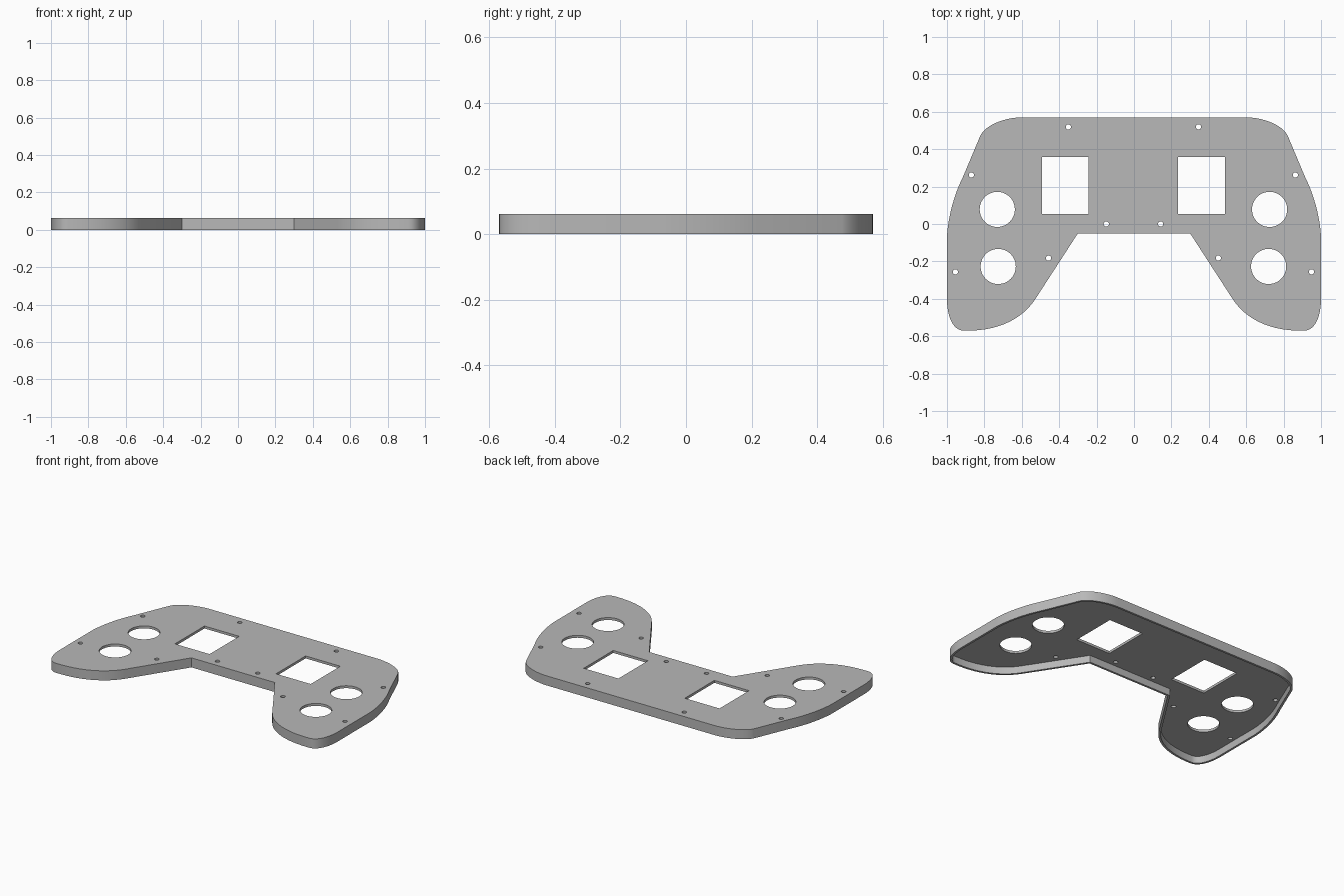
import bpy, bmesh, math
from mathutils import Vector
from mathutils.geometry import interpolate_bezier

HEIGHT, PLATE, WALL = 0.062, 0.016, 0.014
SHIFT = -0.003  # the holes sit slightly off centre

old = bpy.data.objects.get("Cube")
if old:
    bpy.data.objects.remove(old, do_unlink=True)

grey = bpy.data.materials.new("matte grey")
grey.use_nodes = True
grey.diffuse_color = (0.48, 0.48, 0.48, 1)
grey.node_tree.nodes["Principled BSDF"].inputs["Base Color"].default_value = grey.diffuse_color


def prisms(name, loops, z0, z1):
    """One object holding an upright prism for each closed outline."""
    bm = bmesh.new()
    for loop in loops:
        face = bm.faces.new([bm.verts.new((p.x, p.y, z0)) for p in loop])
        ext = bmesh.ops.extrude_face_region(bm, geom=[face])
        top = [v for v in ext["geom"] if isinstance(v, bmesh.types.BMVert)]
        bmesh.ops.translate(bm, verts=top, vec=(0, 0, z1 - z0))
    bmesh.ops.recalc_face_normals(bm, faces=bm.faces)
    mesh = bpy.data.meshes.new(name)
    bm.to_mesh(mesh)
    bm.free()
    mesh.materials.append(grey)
    ob = bpy.data.objects.new(name, mesh)
    bpy.context.collection.objects.link(ob)
    return ob


def circle(x, y, r, n):
    return [Vector((x + r * math.cos(math.tau * i / n), y + r * math.sin(math.tau * i / n)))
            for i in range(n)]


def inset(loop, d):
    """Shrink a clockwise outline by d with mitred corners."""
    out = []
    for i, p in enumerate(loop):
        a = (p - loop[i - 1]).normalized()
        b = (loop[(i + 1) % len(loop)] - p).normalized()
        na, nb = Vector((a.y, -a.x)), Vector((b.y, -b.x))
        out.append(p + (na + nb) * d / (1 + na.dot(nb)))
    return out


def cut(ob, cutter):
    mod = ob.modifiers.new("cut", "BOOLEAN")
    mod.operation, mod.solver, mod.object = "DIFFERENCE", "EXACT", cutter
    bpy.ops.object.select_all(action="DESELECT")
    bpy.context.view_layer.objects.active = ob
    ob.select_set(True)
    bpy.ops.object.modifier_apply(modifier=mod.name)
    bpy.data.objects.remove(cutter, do_unlink=True)


# Outline of the left half, clockwise from the back edge to the notch
curves = [
    ((0.60, 0.57), (0.69, 0.57), (0.79, 0.53), (0.82, 0.476)),      # shoulder
    ((0.917, 0.246), (0.965, 0.15), (0.995, 0.03), (1.0, -0.07)),   # side
    ((1.0, -0.40), (1.0, -0.49), (0.97, -0.57), (0.91, -0.57)),     # grip tip
    ((0.91, -0.57), (0.73, -0.575), (0.60, -0.51), (0.53, -0.405)), # inner grip
]
half = []
for a, b, c, d in curves:
    for p in interpolate_bezier(Vector(a), Vector(b), Vector(c), Vector(d), 14):
        p = Vector((p[0], p[1]))
        if not half or (p - half[-1]).length > 1e-4:
            half.append(p)
half.append(Vector((0.30, -0.05)))
outline = half + [Vector((-p.x, p.y)) for p in reversed(half)]

# Shell: a thin top plate with a rim, open underneath
shell = prisms("controller_faceplate", [outline], 0, HEIGHT)
cut(shell, prisms("pocket_cutter", [inset(outline, WALL)], -0.1, HEIGHT - PLATE))

# Openings: square windows, round control holes and screw holes
holes = []
for s in (-1, 1):
    cx, cy, hx, hy = s * 0.364 + SHIFT, 0.206, 0.125, 0.152
    holes.append([Vector((cx + i * hx, cy + j * hy))
                  for i, j in ((-1, -1), (1, -1), (1, 1), (-1, 1))])
    for x, y in ((0.728, 0.078), (0.723, -0.227)):
        holes.append(circle(s * x + SHIFT, y, 0.094, 48))
    for x, y in ((0.348, 0.519), (0.866, 0.262), (0.145, 0.0), (0.454, -0.182), (0.952, -0.256)):
        holes.append(circle(s * x + SHIFT, y, 0.014, 16))
cut(shell, prisms("hole_cutter", holes, -0.1, HEIGHT + 0.1))

bpy.ops.object.shade_smooth_by_angle(angle=math.radians(30))
